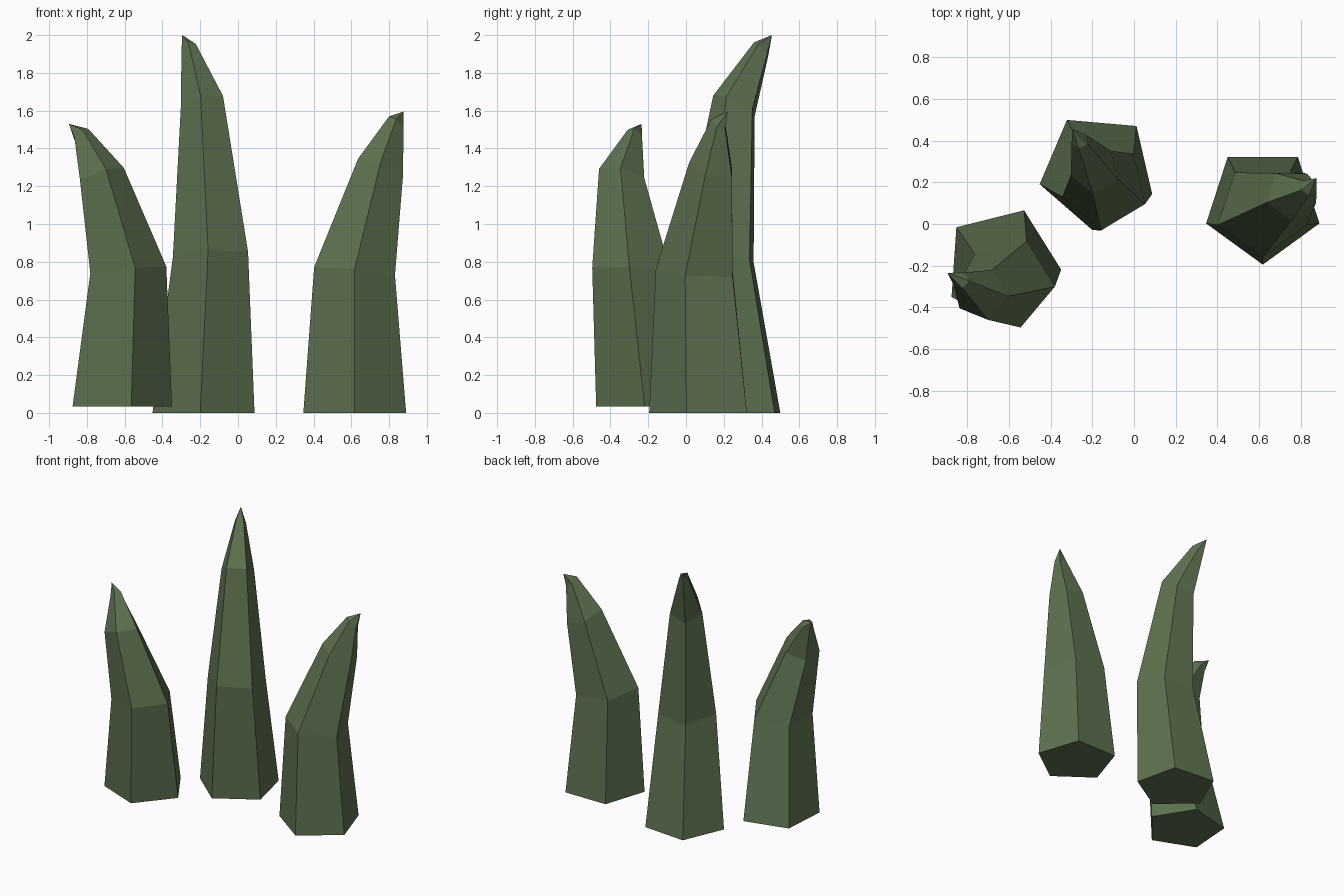
import bpy, bmesh
from math import radians, cos, sin

if "Cube" in bpy.data.objects:
    bpy.data.objects.remove(bpy.data.objects["Cube"])

green = bpy.data.materials.new("dark_green")
green.diffuse_color = (0.11, 0.165, 0.08, 1)
green.use_nodes = True
green.node_tree.nodes["Principled BSDF"].inputs["Base Color"].default_value = green.diffuse_color


def blade(name, start_deg, rings, tip):
    """Five-sided spike: tilted rings (x, y, z, radius, slope_x, slope_y) ending in a point."""
    bm = bmesh.new()
    loops = []
    for x, y, z, r, sx, sy in rings:
        loop = []
        for i in range(5):
            a = radians(start_deg + 72 * i)
            dx, dy = r * cos(a), r * sin(a)
            loop.append(bm.verts.new((x + dx, y + dy, z + sx * dx + sy * dy)))
        loops.append(loop)
    for lo, hi in zip(loops, loops[1:]):
        for i in range(5):
            j = (i + 1) % 5
            bm.faces.new((lo[i], lo[j], hi[j], hi[i]))
    bm.faces.new(loops[0][::-1])
    apex = bm.verts.new(tip)
    for i in range(5):
        bm.faces.new((loops[-1][i], loops[-1][(i + 1) % 5], apex))
    bmesh.ops.recalc_face_normals(bm, faces=bm.faces[:])
    mesh = bpy.data.meshes.new(name)
    bm.to_mesh(mesh)
    bm.free()
    mesh.materials.append(green)
    obj = bpy.data.objects.new(name, mesh)
    bpy.context.collection.objects.link(obj)


# Short blade, curling left
blade("left_blade", -4, [
    (-0.634, -0.199, 0.035, 0.285, 0, 0),
    (-0.597, -0.285, 0.752, 0.218, 0.10, -0.05),
    (-0.730, -0.338, 1.255, 0.126, 0.32, -0.22),
    (-0.832, -0.270, 1.472, 0.040, 0.75, -0.50)], (-0.895, -0.235, 1.53))

# Tall blade, curling back
blade("middle_blade", -95, [
    (-0.175, 0.255, 0.0, 0.285, 0, 0),
    (-0.140, 0.178, 0.83, 0.210, 0.05, -0.15),
    (-0.188, 0.262, 1.63, 0.118, 0.25, -0.45),
    (-0.260, 0.400, 1.925, 0.040, 0.35, -0.95)], (-0.295, 0.455, 2.0))

# Short blade, curling right
blade("right_blade", -90, [
    (0.618, 0.091, 0.0, 0.286, 0, 0),
    (0.617, 0.065, 0.745, 0.225, -0.10, -0.07),
    (0.755, 0.142, 1.295, 0.125, -0.35, -0.25),
    (0.838, 0.175, 1.535, 0.040, -0.75, -0.50)], (0.875, 0.22, 1.595))
